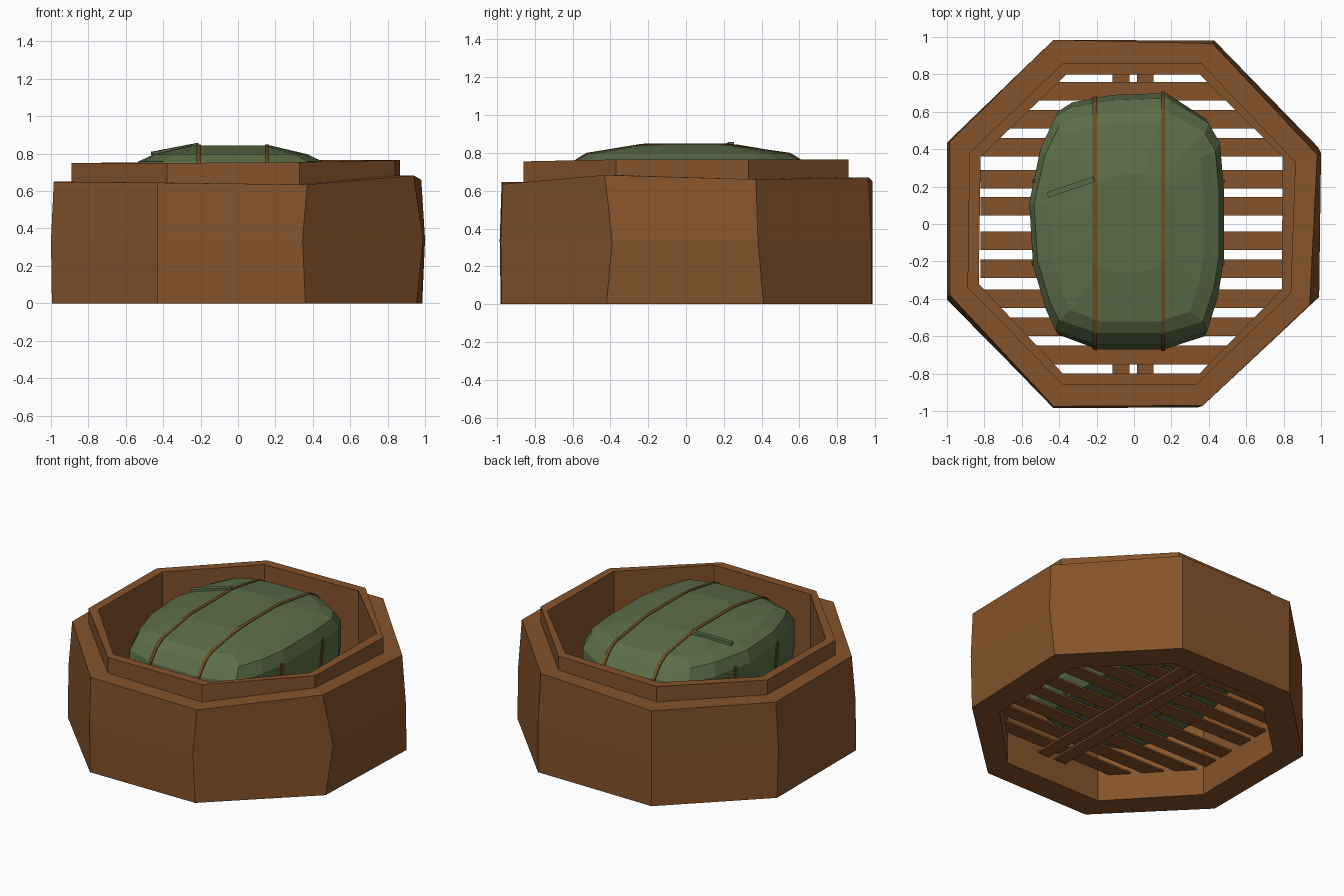
import bpy, bmesh, math
from mathutils import Vector

cube = bpy.data.objects.get("Cube")
if cube:
    bpy.data.objects.remove(cube, do_unlink=True)


def material(name, rgb):
    m = bpy.data.materials.new(name)
    m.use_nodes = True
    m.diffuse_color = (*rgb, 1)
    bsdf = m.node_tree.nodes["Principled BSDF"]
    bsdf.inputs["Base Color"].default_value = (*rgb, 1)
    bsdf.inputs["Roughness"].default_value = 0.9
    return m


wood = material("bamboo brown", (0.235, 0.087, 0.024))
leaf = material("leaf green", (0.108, 0.155, 0.066))
twine = material("twine brown", (0.15, 0.075, 0.018))


def finish(name, bm, mat):
    bmesh.ops.recalc_face_normals(bm, faces=bm.faces)
    me = bpy.data.meshes.new(name)
    bm.to_mesh(me)
    bm.free()
    me.materials.append(mat)
    ob = bpy.data.objects.new(name, me)
    bpy.context.collection.objects.link(ob)
    return ob


def loft(rings, closed=False):
    """Bridge rings of points; either cap both ends or join last to first."""
    bm = bmesh.new()
    vs = [[bm.verts.new(p) for p in ring] for ring in rings]
    pairs = list(zip(vs, vs[1:])) + ([(vs[-1], vs[0])] if closed else [])
    for a, b in pairs:
        for i in range(len(a)):
            j = (i + 1) % len(a)
            bm.faces.new((a[i], a[j], b[j], b[i]))
    if not closed:
        bm.faces.new(vs[0][::-1])
        bm.faces.new(vs[-1])
    return bm


def box(name, start, end, width, thick, mat):
    """Flat strip between two points."""
    a, b = Vector(start), Vector(end)
    along = (b - a).normalized()
    side = along.cross(Vector((0, 0, 1))).normalized() * width / 2
    up = side.cross(along).normalized() * thick / 2
    ring = [side + up, side - up, -side - up, -side + up]
    return finish(name, loft([[a + r for r in ring], [b + r for r in ring]]), mat)


# Steamer wall: outer octagon, stepped lip and open inside, slightly hand-made
outer = [(-.43, .985), (.43, .98), (.985, .41), (.955, -.42),
         (.36, -.975), (-.43, -.98), (-.995, -.41), (-.995, .44)]
mid = [(-.43, .985), (.43, .98), (1, .38), (.99, -.39),
       (.345, -.98), (-.43, -.985), (-1, -.4), (-1, .43)]
top = [(-.43, .985), (.42, .965), (.98, .37), (.94, -.43),
       (.37, -.97), (-.43, -.975), (-.985, -.38), (-.985, .44)]
top_z = (.65, .67, .66, .683, .635, .645, .65, .65)
lip = [(-.38, .86), (.36, .86), (.865, .33), (.84, -.37),
       (.33, -.86), (-.38, -.86), (-.89, -.34), (-.88, .38)]
lip_z = (.755, .765, .765, .765, .755, .75, .75, .75)
inner = [(-.36, .8), (.35, .8), (.795, .36), (.79, -.35),
         (.35, -.8), (-.38, -.8), (-.83, -.32), (-.82, .36)]


def level(outline, zs):
    zs = zs if isinstance(zs, tuple) else (zs,) * len(outline)
    return [(x, y, z) for (x, y), z in zip(outline, zs)]


wall = loft([level(outer, 0), level(mid, .34), level(top, top_z), level(lip, top_z),
             level(lip, lip_z), level(inner, lip_z), level(inner, 0)], closed=True)
finish("steamer_wall", wall, wood)

# Slatted floor with two beams under it
for i, y in enumerate((.71, .56, .41, .24, .095, -.09, -.24, -.4, -.55, -.7)):
    reach = min(.82, 1.25 - abs(y))
    box(f"floor_slat_{i + 1}", (-reach, y, .185), (reach, y, .185), .1, .012, wood)
for side, x in (("right", -.07), ("left", .06)):
    box(f"floor_beam_{side}", (x, -.81, .17), (x, .81, .17), .09, .012, wood)

# Wrapped leaf bundle: rings of one outline, (x scale, y scale, height)
outline = [(-.42, .6), (-.34, .65), (-.12, .69), (.18, .7), (.4, .56), (.46, .45),
           (.48, .2), (.48, -.2), (.45, -.4), (.39, -.6), (.17, -.67), (-.2, -.67),
           (-.42, -.59), (-.47, -.48), (-.54, -.23), (-.56, .12), (-.5, .42)]
shape = [(.78, .8, .2), (.92, .94, .3), (.97, 1, .5), (1, .96, .68),
         (.95, .87, .757), (.79, .78, .797), (.4, .38, .845)]


def bundle_mesh():
    return loft([[((x + .04) * sx - .04, y * sy, z) for x, y in outline]
                 for sx, sy, z in shape])


finish("leaf_bundle", bundle_mesh(), leaf)


def tie(name, axis, at, half=.011, grow=1.012, ceiling=None):
    """A narrow slice of a slightly swollen bundle makes a snug tie."""
    bm = bundle_mesh()
    centre = Vector((-.04, 0, .5))
    for v in bm.verts:
        v.co = centre + (v.co - centre) * grow
    cuts = [(axis * (at + half), axis), (axis * (at - half), -axis)]
    if ceiling:
        cuts.append((Vector((0, 0, ceiling)), Vector((0, 0, 1))))
    for co, no in cuts:
        bmesh.ops.bisect_plane(bm, geom=bm.verts[:] + bm.edges[:] + bm.faces[:],
                               plane_co=co, plane_no=no, clear_outer=True)
        bmesh.ops.holes_fill(bm, edges=bm.edges, sides=0)
    finish(name, bm, twine)


X, Y = Vector((1, 0, 0)), Vector((0, 1, 0))
tie("long_tie_right", X, -.21)
tie("long_tie_left", X, .155)
tie("cross_tie_back", Y, .23, ceiling=.69)
tie("cross_tie_front", Y, -.21, ceiling=.69)

# Raised leaf fold on the bundle's upper side
box("leaf_fold", (-.215, .24, .847), (-.46, .155, .8), .03, .02, leaf)
